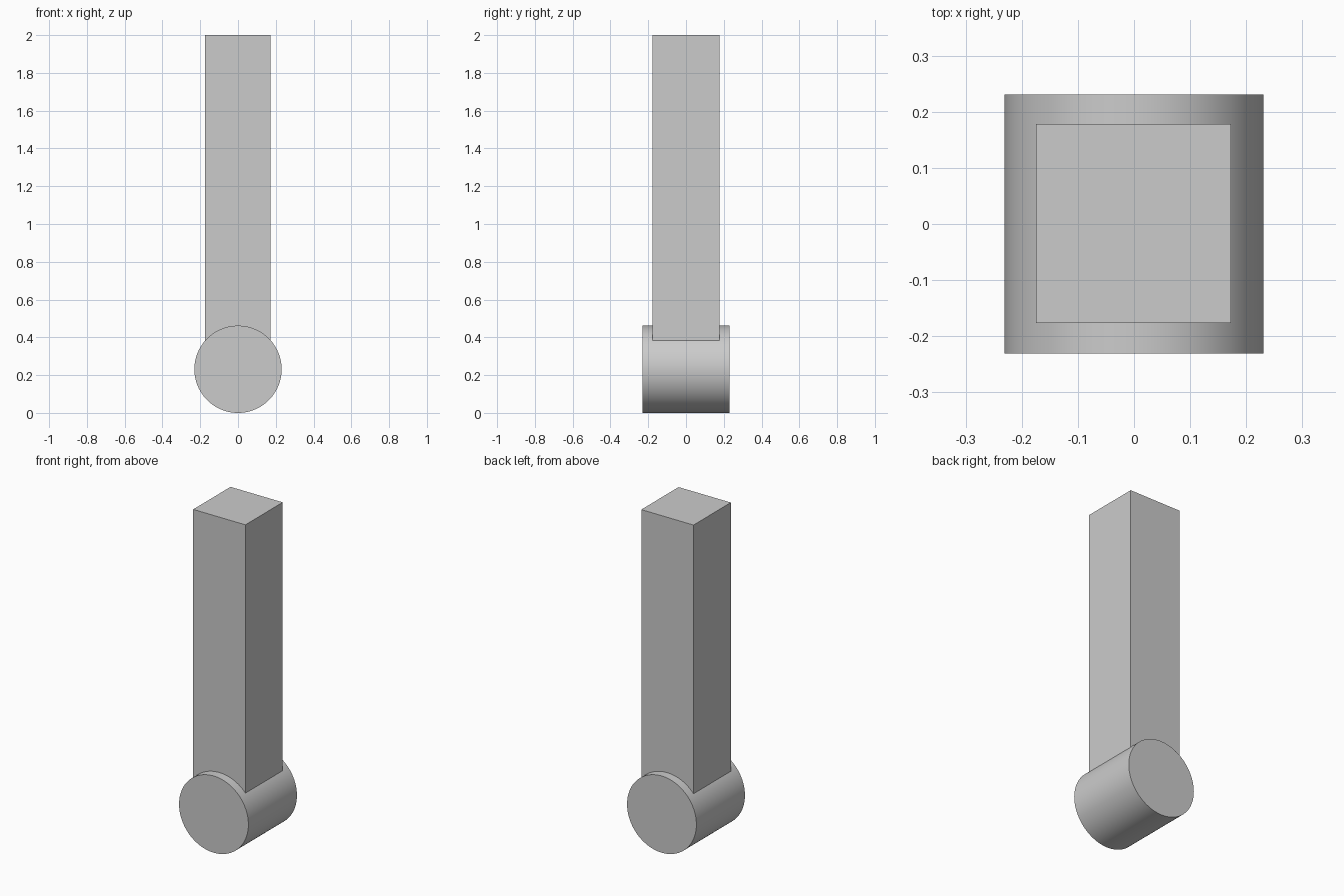
import bpy
import math

if "Cube" in bpy.data.objects:
    bpy.data.objects.remove(bpy.data.objects["Cube"])

R = 0.231        # roller radius and half length
TOP = 2.0        # top of the post
POST_BASE = R    # post is sunk to the middle of the roller

# Roller lying along y, resting on the ground
bpy.ops.mesh.primitive_cylinder_add(vertices=96, radius=R, depth=2 * R,
                                    location=(0, 0, R),
                                    rotation=(math.pi / 2, 0, 0))
roller = bpy.context.object
roller.name = "roller"
bpy.ops.object.transform_apply(location=False, rotation=True, scale=True)
bpy.ops.object.shade_smooth_by_angle(angle=math.radians(30))

# Square upright post
bpy.ops.mesh.primitive_cube_add(size=1, location=(-0.001, 0.001, (TOP + POST_BASE) / 2))
post = bpy.context.object
post.name = "post"
post.scale = (0.348, 0.355, TOP - POST_BASE)
bpy.ops.object.transform_apply(location=False, rotation=False, scale=True)
